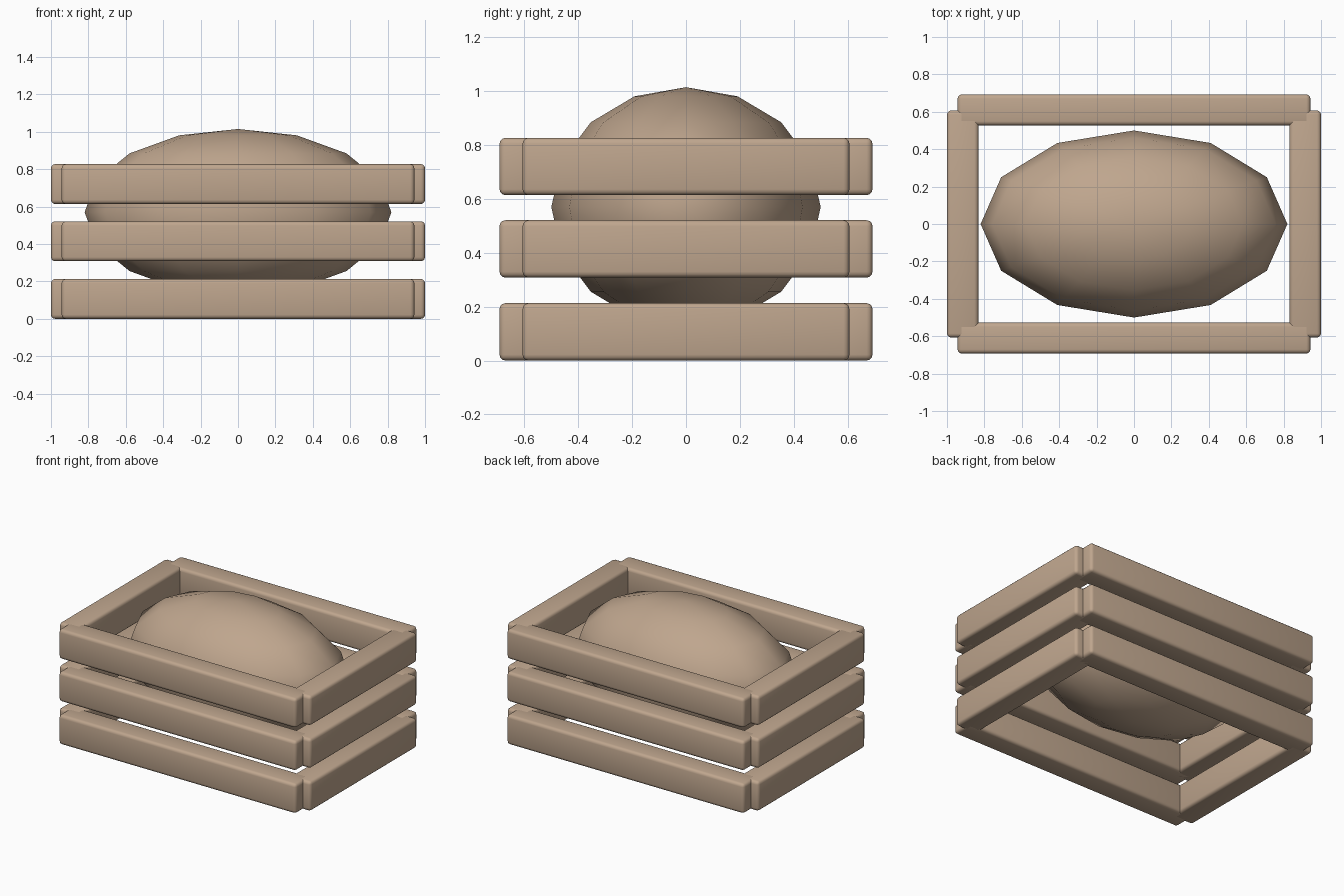
import bpy, math

cube = bpy.data.objects.get("Cube")
if cube:
    bpy.data.objects.remove(cube, do_unlink=True)

# One tan colour for everything
tan = bpy.data.materials.new("tan_wood")
tan.use_nodes = True
colour = (0.52, 0.38, 0.27, 1)
tan.diffuse_color = colour
shader = tan.node_tree.nodes["Principled BSDF"]
shader.inputs["Base Color"].default_value = colour
shader.inputs["Roughness"].default_value = 0.8


def plank(name, centre, size):
    """Rounded board."""
    bpy.ops.mesh.primitive_cube_add(size=1, location=centre)
    board = bpy.context.object
    board.name = name
    board.scale = size
    bpy.ops.object.transform_apply(location=False, rotation=False, scale=True)
    bevel = board.modifiers.new("rounded_edges", "BEVEL")
    bevel.width = 0.022
    bevel.segments = 3
    bpy.ops.object.modifier_apply(modifier=bevel.name)
    bpy.ops.object.shade_smooth_by_angle(angle=math.radians(40))
    board.data.materials.append(tan)


# Three tiers of slats around the crate
HEIGHT = 0.213
for tier, base in (("lower", 0.0), ("middle", 0.308), ("upper", 0.614)):
    z = base + HEIGHT / 2
    for side, s in (("front", -1), ("back", 1)):
        plank(f"{tier}_{side}_slat", (0, s * 0.61, z), (1.886, 0.165, HEIGHT))
    for side, s in (("right", -1), ("left", 1)):
        plank(f"{tier}_{side}_slat", (s * 0.916, 0, z), (0.168, 1.214, HEIGHT))

# Faceted-outline, smooth-shaded filling
bpy.ops.mesh.primitive_uv_sphere_add(segments=12, ring_count=8, radius=1,
                                     location=(0, 0, 0.57))
filling = bpy.context.object
filling.name = "rounded_filling"
filling.scale = (0.82, 0.5, 0.445)
bpy.ops.object.transform_apply(location=False, rotation=False, scale=True)
bpy.ops.object.shade_smooth()
filling.data.materials.append(tan)
